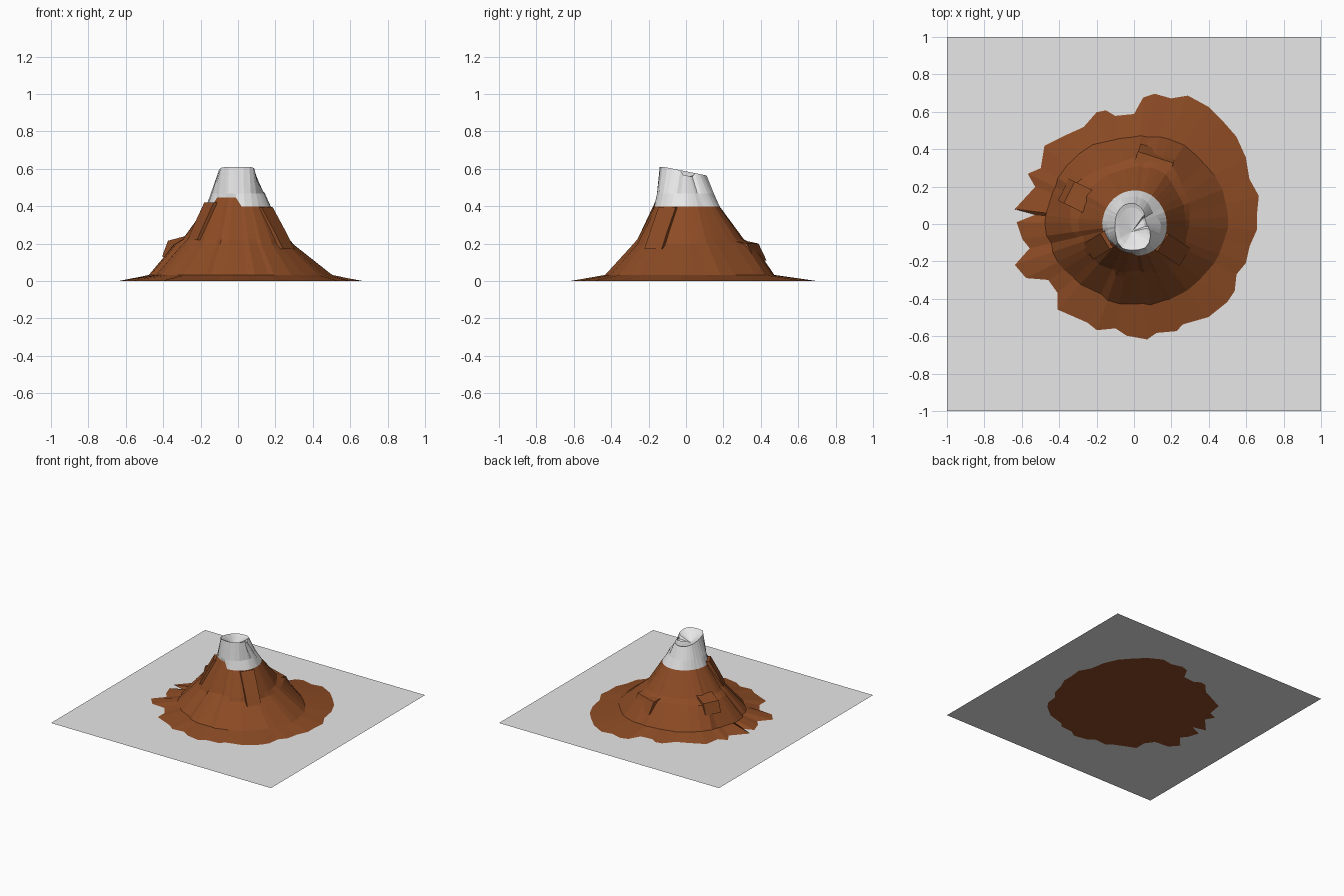
import bpy, bmesh, math, random

if "Cube" in bpy.data.objects:
    bpy.data.objects.remove(bpy.data.objects["Cube"])

random.seed(4)


def material(name, colour):
    m = bpy.data.materials.new(name)
    m.diffuse_color = (*colour, 1)
    m.use_nodes = True
    m.node_tree.nodes["Principled BSDF"].inputs["Base Color"].default_value = m.diffuse_color
    return m


ROCK = material("brown rock", (0.265, 0.071, 0.018))
PALE = material("pale grey", (0.8, 0.8, 0.8))


def finish(name, bm, mat):
    bmesh.ops.recalc_face_normals(bm, faces=bm.faces)
    mesh = bpy.data.meshes.new(name)
    bm.to_mesh(mesh)
    bm.free()
    mesh.materials.append(mat)
    ob = bpy.data.objects.new(name, mesh)
    bpy.context.collection.objects.link(ob)
    return ob


def around(table, a):
    """Value at angle a from samples spaced evenly round the circle."""
    n = len(table)
    t = (a / math.tau * n) % n
    i = int(t)
    return table[i] + (table[(i + 1) % n] - table[i]) * (t - i)


def between(a, lo, hi):
    return lo <= math.degrees(a) % 360 <= hi


def ring(bm, pts):
    return [bm.verts.new(p) for p in pts]


def bridge(bm, r0, r1):
    n = len(r0)
    for i in range(n):
        j = (i + 1) % n
        bm.faces.new((r0[i], r0[j], r1[j], r1[i]))


def fan(bm, r, centre):
    c = bm.verts.new(centre)
    for i in range(len(r)):
        bm.faces.new((r[i], r[(i + 1) % len(r)], c))


# Ragged foot of the mountain, counter-clockwise
FOOT = [(.66, .05), (.67, .15), (.62, .24), (.60, .36), (.55, .47), (.48, .55), (.40, .63),
        (.29, .69), (.20, .675), (.11, .70), (.05, .68), (0, .59), (-.10, .58), (-.15, .61),
        (-.20, .60), (-.27, .52), (-.37, .475), (-.48, .42), (-.50, .30), (-.57, .27),
        (-.53, .20), (-.64, .08), (-.53, .05), (-.63, .01), (-.60, -.08), (-.56, -.13),
        (-.64, -.22), (-.58, -.29), (-.46, -.30), (-.41, -.37), (-.41, -.46), (-.25, -.53),
        (-.20, -.57), (-.10, -.56), (-.04, -.60), (.07, -.62), (.12, -.585), (.23, -.575),
        (.26, -.54), (.40, -.50), (.50, -.42), (.54, -.36), (.55, -.27), (.60, -.21),
        (.62, -.12), (.66, -.03)]
ANGLES = [math.atan2(y, x) for x, y in FOOT]

# Radii every 30 degrees from +x
APRON = [.51, .51, .49, .47, .47, .47, .47, .45, .42, .43, .44, .47]
LEDGE_OUT = [.30, .33, .37, .36, .33, .38, .33, .30, .28, .28, .28, .29]
LEDGE_IN = [.28, .29, .31, .31, .29, .30, .29, .28, .27, .25, .27, .28]
NECK = [.175, .175, .18, .18, .175, .17, .17, .165, .17, .17, .175, .18]
flute = [random.uniform(-.012, .012) for _ in ANGLES]


def polar(radius, z, jitter):
    pts = []
    for a, f in zip(ANGLES, flute):
        r = around(radius, a) + f * jitter
        pts.append((r * math.cos(a), r * math.sin(a), z))
    return pts


def snow_line():
    # the rock climbs higher on the front left
    pts = []
    for a in ANGLES:
        high = between(a, 215, 268)
        r = around(NECK, a) - (.015 if high else 0)
        pts.append((r * math.cos(a), r * math.sin(a), .445 if high else .398))
    return pts


# Ground sheet
bm = bmesh.new()
bmesh.ops.create_grid(bm, x_segments=1, y_segments=1, size=1)
finish("ground_sheet", bm, PALE)

# Rocky slopes, closed just under the sheet
bm = bmesh.new()
rings = [ring(bm, [(x, y, -.0005) for x, y in FOOT]),
         ring(bm, polar(APRON, .032, .8)),
         ring(bm, polar(LEDGE_OUT, .195, 1)),
         ring(bm, polar(LEDGE_IN, .222, .8)),
         ring(bm, snow_line())]
for lower, upper in zip(rings, rings[1:]):
    bridge(bm, lower, upper)
fan(bm, rings[0], (0, 0, -.0005))
finish("rocky_slopes", bm, ROCK)


# Rock buttresses standing out of the slope
def buttress(name, angle, width, profile):
    a = math.radians(angle)
    c, s = math.cos(a), math.sin(a)
    bm = bmesh.new()
    sides = []
    for w in (-width / 2, width / 2):
        sides.append(ring(bm, [(r * c - w * s, r * s + w * c, z) for r, z in profile]))
    bridge(bm, *sides)
    for side in sides:
        bm.faces.new(side)
    finish(name, bm, ROCK)


buttress("front_right_buttress", -33, .11, [(.12, .39), (.185, .395), (.265, .27), (.325, .17), (.12, .17)])
buttress("front_left_buttress", 211, .10, [(.12, .42), (.18, .42), (.245, .30), (.285, .22), (.12, .2)])
buttress("left_ledge", 154, .13, [(.2, .25), (.28, .24), (.385, .215), (.42, .13), (.2, .1)])
buttress("back_ledge", 72, .20, [(.2, .24), (.30, .215), (.375, .2), (.42, .11), (.2, .1)])

# Snowy summit with a tilted rim, a gully on the right and a shallow crater
RIM = [.065, .065, .09, .11, .115, .105, .10, .112, .145, .14, .14, .10]
WAIST = [.145, .12, .135, .15, .15, .145, .142, .15, .155, .155, .155, .15]


def rim_ring(scale, drop):
    pts = []
    for a in ANGLES:
        r = around(RIM, a) * scale
        x, y = r * math.cos(a), r * math.sin(a)
        z = min(.61, .586 - .2 * y)
        if between(a, 0, 40) or between(a, 345, 360):
            z -= .022
        pts.append((x, y, z - drop))
    return pts


bm = bmesh.new()
snow = [ring(bm, snow_line()),
        ring(bm, polar(WAIST, .468, .3)),
        ring(bm, rim_ring(1, 0)),
        ring(bm, rim_ring(.8, .012))]
for lower, upper in zip(snow, snow[1:]):
    bridge(bm, lower, upper)
fan(bm, snow[-1], (-.01, -.04, .535))
finish("snowy_summit", bm, PALE)
